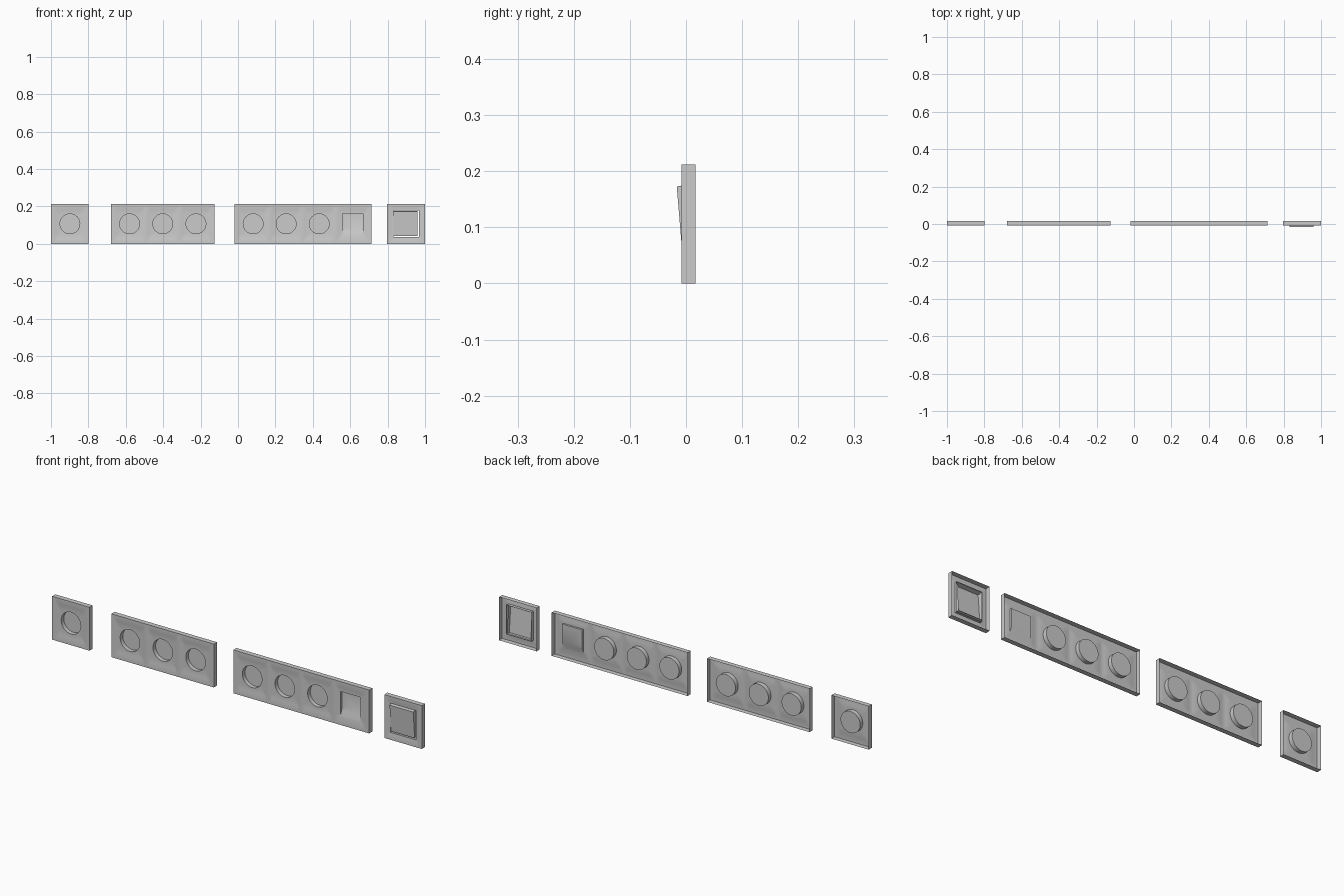
import bpy, bmesh, math

if "Cube" in bpy.data.objects:
    bpy.data.objects.remove(bpy.data.objects["Cube"])

FRONT, BACK = -0.008, 0.0165
H, CZ = 0.212, 0.107
N = 12  # segments per cell side


def rect(x0, x1, z0, z1, y, y_bottom=None):
    """Loop of 4*N points around a rectangle, from the lower left corner."""
    yb = y if y_bottom is None else y_bottom
    c = [(x0, yb, z0), (x1, yb, z0), (x1, y, z1), (x0, y, z1)]
    pts = []
    for i in range(4):
        a, b = c[i], c[(i + 1) % 4]
        pts += [tuple(a[k] + (b[k] - a[k]) * j / N for k in range(3)) for j in range(N)]
    return pts


def centred(cx, hx, hz, y):
    return rect(cx - hx, cx + hx, CZ - hz, CZ + hz, y)


def circle(cx, r, y):
    pts = []
    for i in range(4 * N):
        a = math.radians(225) + math.tau * i / (4 * N)
        pts.append((cx + r * math.cos(a), y, CZ + r * math.sin(a)))
    return pts


def loft(bm, loops, cap):
    rings = [[bm.verts.new(p) for p in l] for l in loops]
    for a, b in zip(rings, rings[1:]):
        for i in range(len(a)):
            j = (i + 1) % len(a)
            bm.faces.new((a[i], a[j], b[j], b[i]))
    if cap:
        bm.faces.new(rings[-1])


def finish(bm, name):
    me = bpy.data.meshes.new(name)
    bm.to_mesh(me)
    bm.free()
    ob = bpy.data.objects.new(name, me)
    bpy.context.collection.objects.link(ob)
    bpy.ops.object.select_all(action='DESELECT')
    ob.select_set(True)
    bpy.context.view_layer.objects.active = ob
    bpy.ops.object.shade_smooth_by_angle(angle=math.radians(30))
    return ob


def plate(name, x0, x1, cells):
    """Open-backed plate; cells is a list of (centre x, kind)."""
    bm = bmesh.new()
    cuts = [x0] + [(a[0] + b[0]) / 2 for a, b in zip(cells, cells[1:])] + [x1]
    for (cx, kind), l, r in zip(cells, cuts, cuts[1:]):
        hx, hz = (0.083, 0.086) if kind == "switch" else (0.078, 0.08)
        dish = FRONT + 0.0015
        loops = [rect(l, r, 0, H, FRONT), centred(cx, hx, hz, FRONT),
                 centred(cx, hx - 0.007, hz - 0.007, dish)]
        if kind == "socket":      # round cup
            loops += [circle(cx, 0.053, dish), circle(cx, 0.053, 0.014)]
        elif kind == "data":      # square pocket with a ramp at the bottom
            s, d = 0.054, 0.003
            loops += [centred(cx, s, 0.056, dish),
                      rect(cx - s, cx + s, CZ - 0.036, CZ + 0.056, d)]
        else:                     # opening with a short collar
            loops += [centred(cx, 0.068, 0.0715, dish), centred(cx, 0.068, 0.0715, 0.006)]
        loft(bm, loops, kind != "switch")
    bmesh.ops.remove_doubles(bm, verts=bm.verts, dist=1e-5)
    # outer side walls
    edge = [e for e in bm.edges if e.is_boundary and all(abs(v.co.y - FRONT) < 1e-5 for v in e.verts)]
    ext = bmesh.ops.extrude_edge_only(bm, edges=edge)
    for v in ext["geom"]:
        if isinstance(v, bmesh.types.BMVert):
            v.co.y = BACK
    bmesh.ops.recalc_face_normals(bm, faces=bm.faces)
    # make the front face -y
    f = min(bm.faces, key=lambda f: f.calc_center_median().y)
    if f.normal.y > 0:
        bmesh.ops.reverse_faces(bm, faces=bm.faces)
    return finish(bm, name)


plate("single_socket_plate", -1.0, -0.798, [(-0.899, "socket")])
plate("triple_socket_plate", -0.68, -0.125,
      [(x, "socket") for x in (-0.58, -0.4025, -0.225)])
plate("quad_plate", -0.02, 0.715,
      [(0.081, "socket"), (0.2575, "socket"), (0.434, "socket"), (0.614, "data")])
plate("switch_plate", 0.797, 1.0, [(0.8985, "switch")])

# tilted rocker, hollow behind
bm = bmesh.new()
cx, hw = 0.8955, 0.064
loft(bm, [rect(cx - hw, cx + hw, 0.042, 0.176, 0.004, 0.01),
          rect(cx - hw, cx + hw, 0.041, 0.173, -0.0165, -0.0055)], True)
bmesh.ops.recalc_face_normals(bm, faces=bm.faces)
finish(bm, "switch_rocker")
